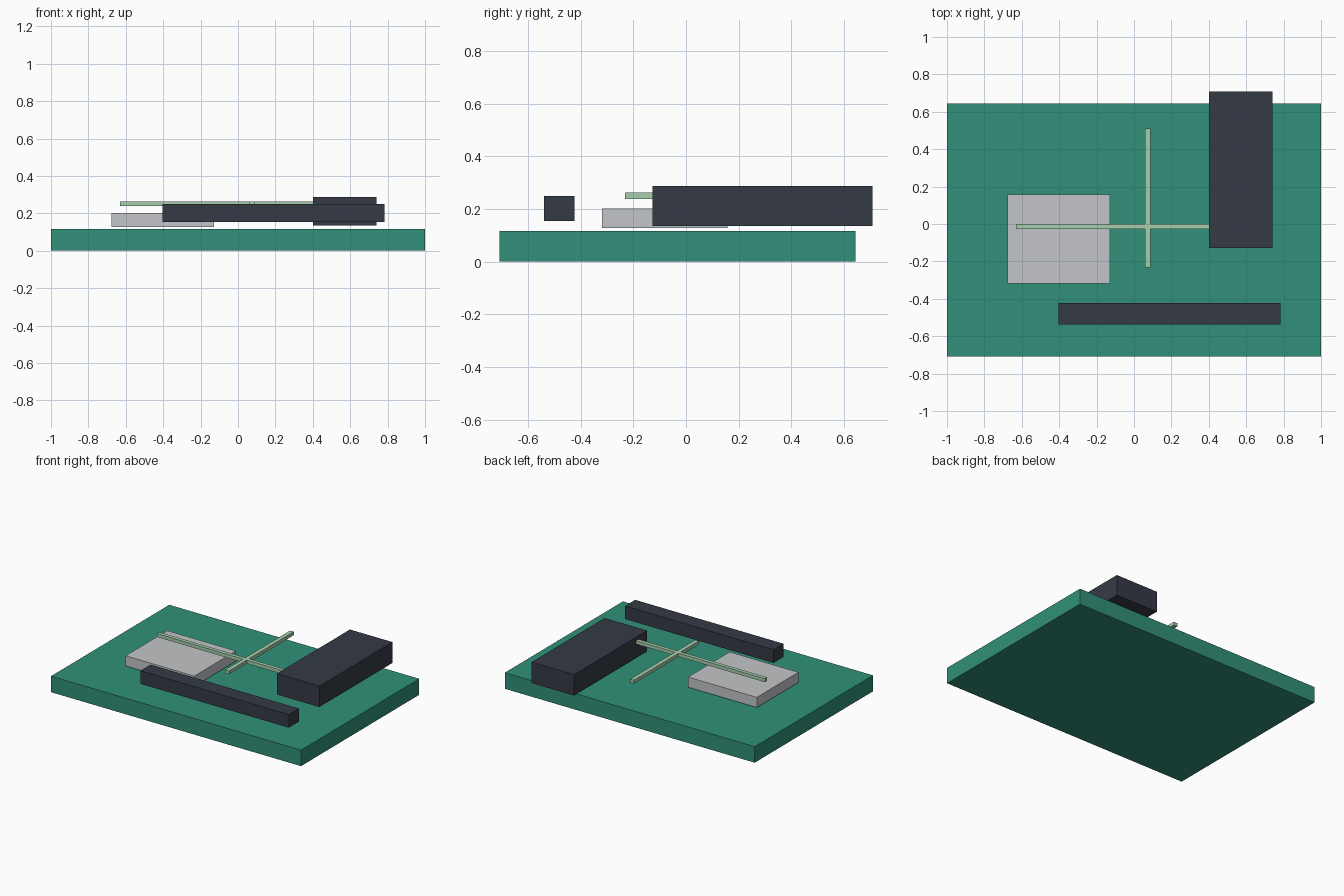
import bpy
import bmesh
from mathutils import Matrix, Vector

if "Cube" in bpy.data.objects:
    bpy.data.objects.remove(bpy.data.objects["Cube"])


def material(name, color):
    mat = bpy.data.materials.new(name)
    mat.diffuse_color = color
    mat.use_nodes = True
    mat.node_tree.nodes["Principled BSDF"].inputs["Base Color"].default_value = mat.diffuse_color
    return mat


def box(name, low, high, mat=None):
    """Box between two opposite corners."""
    low, high = Vector(low), Vector(high)
    bm = bmesh.new()
    place = Matrix.Translation((low + high) / 2) @ Matrix.Diagonal((high - low).to_4d())
    bmesh.ops.create_cube(bm, size=1, matrix=place)
    mesh = bpy.data.meshes.new(name)
    bm.to_mesh(mesh)
    bm.free()
    if mat:
        mesh.materials.append(mat)
    obj = bpy.data.objects.new(name, mesh)
    bpy.context.collection.objects.link(obj)
    return obj


green = material("board_green", (0.03, 0.28, 0.19, 1))
dark = material("dark_plastic", (0.035, 0.042, 0.06, 1))
pale = material("trace_green", (0.38, 0.62, 0.42, 1))
silver = material("silver", (0.54, 0.56, 0.58, 1))

# Circuit board
box("circuit_board", (-1, -0.708, 0), (1, 0.643, 0.116), green)

# Components hovering just above the board
box("chip", (-0.677, -0.318, 0.127), (-0.127, 0.158, 0.201), silver)
box("connector_block", (0.40, -0.127, 0.136), (0.74, 0.708, 0.287), dark)
box("pin_strip", (-0.404, -0.538, 0.155), (0.783, -0.423, 0.25), dark)

# Crossing traces
box("long_trace", (-0.631, -0.027, 0.238), (0.5, 0.0, 0.263), pale)
box("cross_trace", (0.059, -0.232, 0.238), (0.089, 0.511, 0.263), pale)
